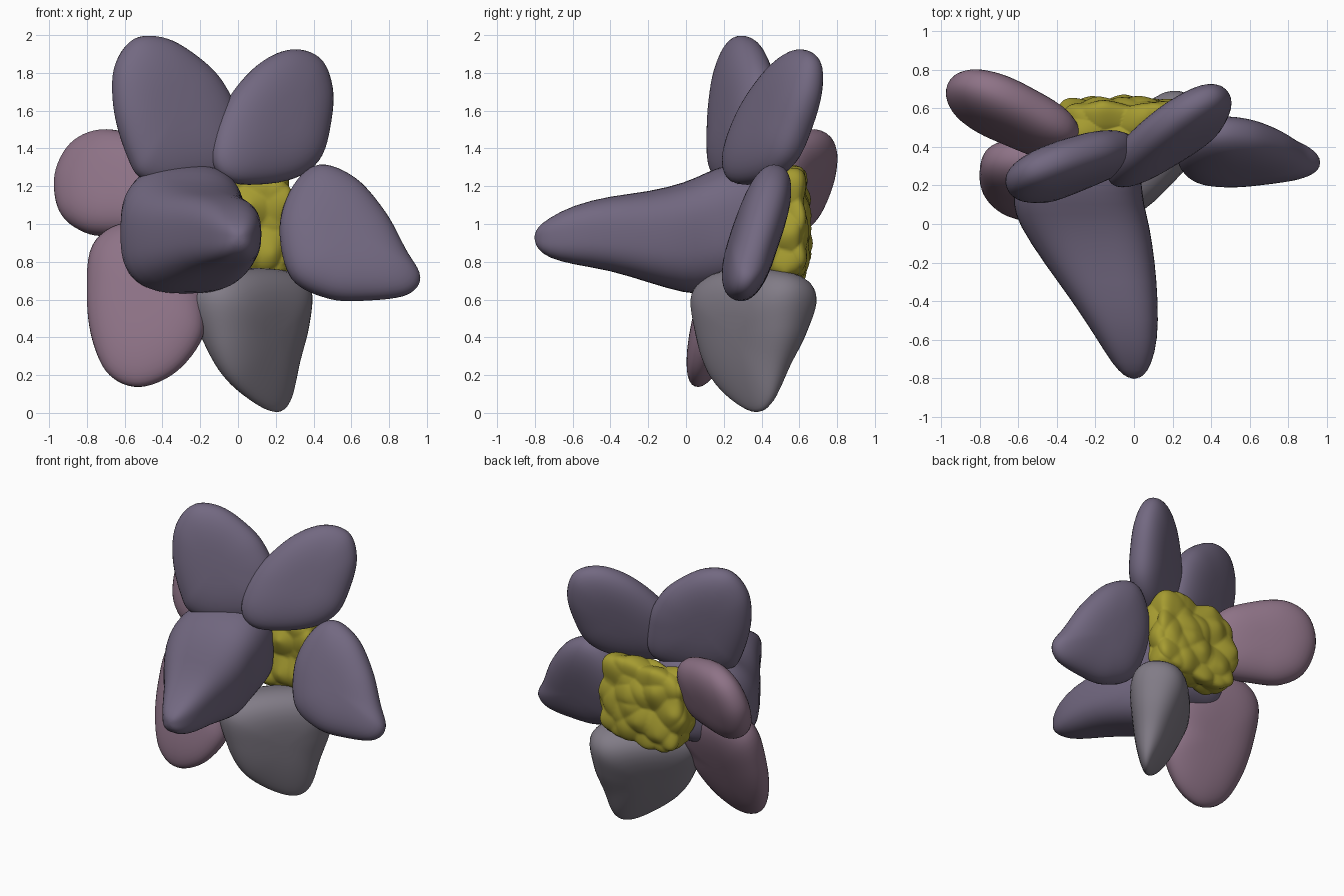
import bpy, bmesh, math
from mathutils import Vector, noise

if "Cube" in bpy.data.objects:
    bpy.data.objects.remove(bpy.data.objects["Cube"])


def material(name, rgb):
    m = bpy.data.materials.new(name)
    m.diffuse_color = (*rgb, 1)
    m.use_nodes = True
    m.node_tree.nodes["Principled BSDF"].inputs["Base Color"].default_value = m.diffuse_color
    return m


purple = material("purple", (0.17, 0.14, 0.22))
pink = material("pink", (0.27, 0.17, 0.24))
grey = material("grey_violet", (0.22, 0.20, 0.24))
yellow = material("yellow", (0.38, 0.33, 0.03))


def finish(name, bm, mat):
    bmesh.ops.recalc_face_normals(bm, faces=bm.faces)
    me = bpy.data.meshes.new(name)
    bm.to_mesh(me)
    bm.free()
    for p in me.polygons:
        p.use_smooth = True
    me.materials.append(mat)
    ob = bpy.data.objects.new(name, me)
    bpy.context.collection.objects.link(ob)
    return ob


def skin(name, rings, start, end, mat):
    """Join closed rings of points and cap both ends with a pole."""
    bm = bmesh.new()
    vs = [[bm.verts.new(p) for p in r] for r in rings]
    n = len(vs[0])
    for a, b in zip(vs, vs[1:]):
        for i in range(n):
            j = (i + 1) % n
            bm.faces.new((a[i], a[j], b[j], b[i]))
    for ring, pole in ((vs[0], start), (vs[-1], end)):
        v = bm.verts.new(pole)
        for i in range(n):
            bm.faces.new((ring[i], ring[(i + 1) % n], v))
    return finish(name, bm, mat)


def spline(p0, p1, p2, p3, t):
    return 0.5 * (2 * p1 + (p2 - p0) * t + (2 * p0 - 5 * p1 + 4 * p2 - p3) * t * t
                  + (3 * p1 - p0 - 3 * p2 + p3) * t ** 3)


def petal(name, outline, plane, half, mat, grow=(0, 0)):
    """Pillow with an x/z outline, lying in y = y0 + a(x-x0) + b(z-z0).
    grow makes it thicker along x or z."""
    x0, z0, y0, a, b = plane
    pts = [Vector((x, y0 + a * (x - x0) + b * (z - z0), z)) for x, z in outline]
    n = len(pts)
    loop = [spline(pts[i - 1], pts[i], pts[(i + 1) % n], pts[(i + 2) % n], k / 6)
            for i in range(n) for k in range(6)]
    c = sum(loop, Vector()) / len(loop)
    normal = Vector((-a, 1, -b)).normalized()
    rings = []
    for k in range(1, 20):
        t = math.pi * (k / 20 - 0.5)
        s = math.cos(t) ** 0.66
        h = half * math.copysign(abs(math.sin(t)) ** 0.9, t)
        ring = []
        for p in loop:
            d = (p - c) * s
            ring.append(c + d + normal * h * (1 + grow[0] * d.x + grow[1] * d.z))
        rings.append(ring)
    return skin(name, rings, c - normal * half, c + normal * half, mat)


# six petals around the centre
petal("upper_left_petal",
      [(-0.58, 1.36), (-0.65, 1.6), (-0.65, 1.83), (-0.55, 1.98), (-0.38, 1.98),
       (-0.2, 1.87), (-0.08, 1.74), (0.0, 1.55), (0.0, 1.28), (-0.3, 1.2), (-0.5, 1.24)],
      (-0.35, 1.6, 0.295, 0.4, 0.15), 0.125, purple)
petal("upper_right_petal",
      [(-0.13, 1.35), (-0.08, 1.6), (0.08, 1.82), (0.26, 1.92), (0.42, 1.88),
       (0.49, 1.72), (0.48, 1.52), (0.42, 1.33), (0.26, 1.23), (-0.02, 1.22)],
      (0.18, 1.6, 0.47, 0.58, 0.26), 0.12, purple)
petal("right_petal",
      [(0.22, 0.98), (0.29, 1.2), (0.43, 1.31), (0.62, 1.24), (0.78, 1.06),
       (0.89, 0.86), (0.965, 0.72), (0.90, 0.63), (0.7, 0.60), (0.48, 0.61), (0.28, 0.72)],
      (0.6, 0.95, 0.38, 0.05, 0.33), 0.125, purple, (-0.5, 0))
petal("lower_petal",
      [(-0.2, 0.64), (-0.15, 0.4), (-0.06, 0.2), (0.07, 0.07), (0.2, 0.005),
       (0.27, 0.06), (0.30, 0.25), (0.33, 0.45), (0.32, 0.66), (0.2, 0.75), (-0.07, 0.75)],
      (0.08, 0.6, 0.37, 1.05, 0.22), 0.155, grey, (0, 1.7))
petal("lower_left_petal",
      [(-0.17, 0.6), (-0.19, 0.4), (-0.33, 0.22), (-0.52, 0.14), (-0.68, 0.2),
       (-0.77, 0.38), (-0.80, 0.62), (-0.77, 0.88), (-0.6, 1.0), (-0.3, 0.98), (-0.13, 0.8)],
      (-0.55, 0.15, 0.055, -0.13, 0.36), 0.13, pink, (0, 0.6))
petal("left_petal",
      [(-0.28, 1.1), (-0.32, 1.35), (-0.52, 1.46), (-0.72, 1.495), (-0.88, 1.42),
       (-0.965, 1.25), (-0.94, 1.06), (-0.82, 0.96), (-0.65, 0.94), (-0.38, 0.96)],
      (-0.75, 1.2, 0.62, -0.42, 0.36), 0.13, pink)

# long petal reaching forward: y, x range, z range per section
sections = [(-0.79, -0.05, 0.05, 0.87, 0.98), (-0.73, -0.11, 0.09, 0.82, 1.03),
            (-0.6, -0.19, 0.125, 0.785, 1.10), (-0.4, -0.32, 0.125, 0.755, 1.15),
            (-0.2, -0.47, 0.11, 0.69, 1.17), (0.0, -0.60, 0.08, 0.63, 1.22),
            (0.1, -0.63, 0.05, 0.63, 1.27), (0.22, -0.62, 0.04, 0.66, 1.32),
            (0.36, -0.54, 0.02, 0.70, 1.32), (0.45, -0.42, 0.0, 0.75, 1.27)]
rings = []
for y, x1, x2, z1, z2 in sections:
    ring = []
    for i in range(40):
        c, s = math.cos(i * math.tau / 40), math.sin(i * math.tau / 40)
        u = math.copysign(abs(c) ** 0.72, c)
        v = math.copysign(abs(s) ** 0.72, s)
        ring.append(((x1 + x2) / 2 + u * (x2 - x1) / 2, y,
                     (z1 + z2) / 2 + v * (z2 - z1) / 2))
    rings.append(ring)
front = skin("front_petal", rings, (0.0, -0.805, 0.93), (-0.2, 0.48, 1.0), purple)
sub = front.modifiers.new("smooth", "SUBSURF")
sub.levels = sub.render_levels = 1

# knobbly yellow centre: a rounded block pushed out into lumps
bm = bmesh.new()
bmesh.ops.create_icosphere(bm, subdivisions=6, radius=1)
for v in bm.verts:
    d = v.co.normalized()
    r = (abs(d.x) ** 5 + abs(d.y) ** 5 + abs(d.z) ** 5) ** (-1 / 5)
    p = Vector((-0.05 + 0.34 * d.x * r, 0.53 + 0.125 * d.y * r, 1.0 + 0.30 * d.z * r))
    lump = 0.35 - noise.voronoi(p * 6)[0][0]
    v.co = p + d * (0.07 * lump + 0.02 * noise.noise(p * 6))
finish("flower_centre", bm, yellow)
